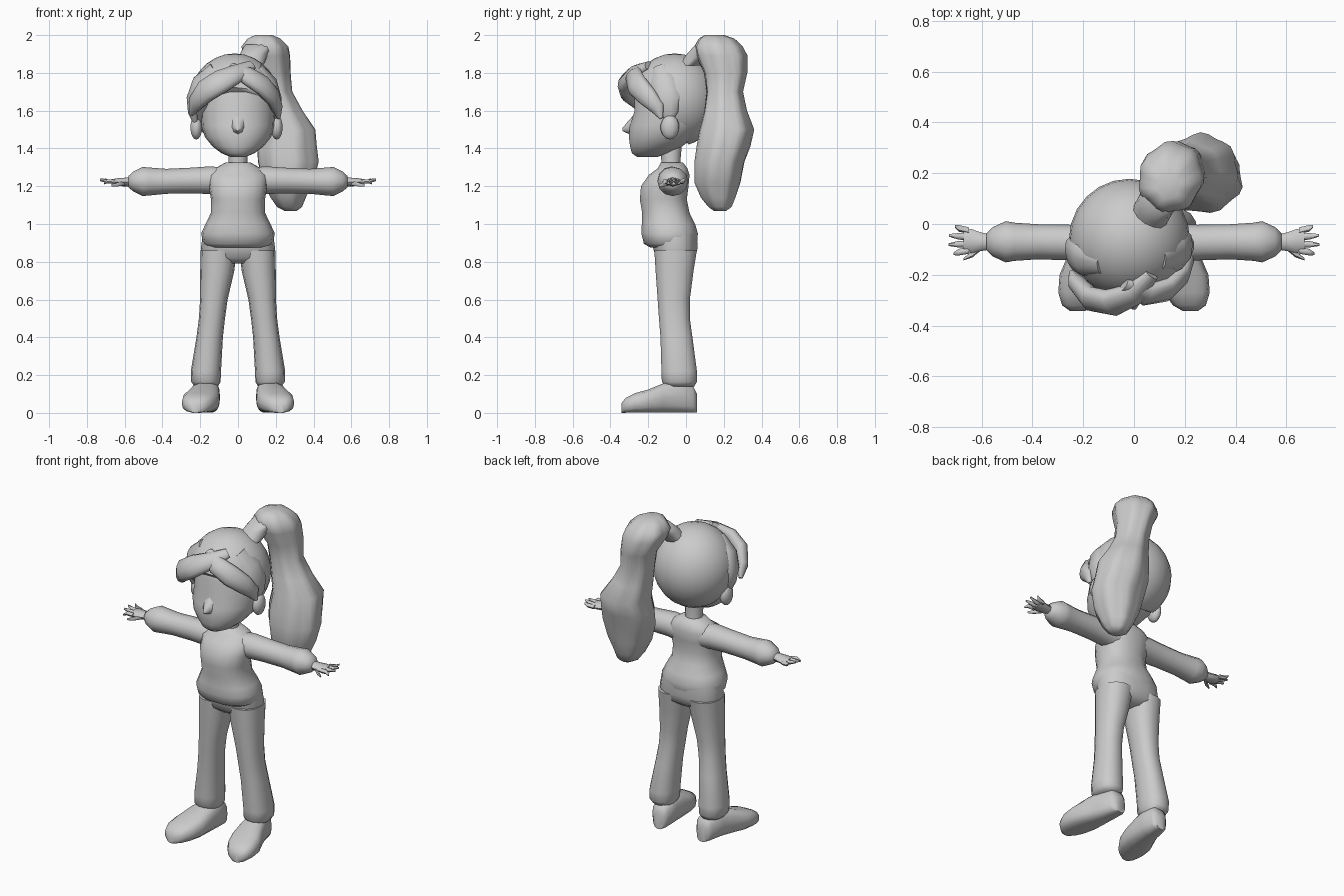
import bpy, bmesh, math
from mathutils import Vector

grey = bpy.data.materials.new("light grey")
grey.diffuse_color = (0.6, 0.6, 0.6, 1)
X, Y, Z = Vector((1, 0, 0)), Vector((0, 1, 0)), Vector((0, 0, 1))


def finish(name, bm, angle=60):
    bmesh.ops.recalc_face_normals(bm, faces=bm.faces)
    me = bpy.data.meshes.new(name)
    bm.to_mesh(me)
    bm.free()
    me.materials.append(grey)
    ob = bpy.data.objects.new(name, me)
    bpy.context.collection.objects.link(ob)
    bpy.ops.object.select_all(action='DESELECT')
    ob.select_set(True)
    bpy.context.view_layer.objects.active = ob
    bpy.ops.object.shade_smooth_by_angle(angle=math.radians(angle))
    return ob


def loft(name, rows, u=X, v=Y, n=14, power=2.0, lobes=0, depth=0.0, around=None, mirror=1):
    """Rings (x, y, z, ru, rv) joined into a closed skin; 'around' turns rings to follow the path."""
    bm, rings = bmesh.new(), []
    pts = [Vector(r[:3]) for r in rows]
    for i, r in enumerate(rows):
        if around:
            t = (pts[min(i + 1, len(pts) - 1)] - pts[max(i - 1, 0)]).normalized()
            out = pts[i] - Vector(around)
            v = (out - t * out.dot(t)).normalized()
            u = t.cross(v)
        ring = []
        for k in range(n):
            a = 2 * math.pi * k / n
            c, s = math.cos(a), math.sin(a)
            f = 1 + depth * math.cos(lobes * a + i * 0.25)
            du = math.copysign(abs(c) ** (2 / power), c) * r[3] * f
            dv = math.copysign(abs(s) ** (2 / power), s) * r[4] * f
            p = pts[i] + u * du + v * dv
            ring.append(bm.verts.new((p.x * mirror, p.y, p.z)))
        rings.append(ring)
    for a, b in zip(rings, rings[1:]):
        for k in range(n):
            bm.faces.new((a[k], a[(k + 1) % n], b[(k + 1) % n], b[k]))
    bm.faces.new(rings[0])
    bm.faces.new(rings[-1])
    return finish(name, bm)


def upright(rows):
    """(z, centre x, half width, front y, back y) -> ring rows."""
    return [(cx, (f + b) / 2, z, w, (b - f) / 2) for z, cx, w, f, b in rows]


def ball(name, centre, radii, seg=20, cut=None):
    bm = bmesh.new()
    bmesh.ops.create_uvsphere(bm, u_segments=seg, v_segments=seg // 2 + 2, radius=1)
    for p in bm.verts:
        p.co = Vector(centre) + Vector([a * b for a, b in zip(p.co, radii)])
    if cut:
        geom = bm.verts[:] + bm.edges[:] + bm.faces[:]
        res = bmesh.ops.bisect_plane(bm, geom=geom, plane_co=cut[0], plane_no=cut[1], clear_inner=True)
        bmesh.ops.contextual_create(bm, geom=[e for e in res["geom_cut"] if isinstance(e, bmesh.types.BMEdge)])
    return finish(name, bm)


# Sweater body with a soft rolled hem
loft("sweater_body", upright([
    (0.875, 0, 0.155, -0.19, 0.045), (0.895, 0, 0.185, -0.225, 0.06), (0.95, 0, 0.195, -0.238, 0.065),
    (1.00, 0, 0.172, -0.236, 0.05), (1.06, 0, 0.143, -0.234, 0.02), (1.13, 0, 0.143, -0.246, 0.006),
    (1.20, 0, 0.155, -0.24, 0.015), (1.26, 0, 0.158, -0.198, 0.02), (1.295, 0, 0.12, -0.15, 0.008),
    (1.325, 0, 0.068, -0.135, -0.015)]), n=18, power=2.3)
loft("neck", upright([(1.27, 0, 0.06, -0.13, -0.02), (1.33, 0, 0.05, -0.13, -0.03),
                      (1.44, 0, 0.055, -0.14, -0.02)]), n=12)
# Seat of the trousers
loft("trouser_seat", upright([
    (0.79, 0, 0.10, -0.12, 0.01), (0.82, 0, 0.185, -0.16, 0.05), (0.87, 0, 0.197, -0.175, 0.062),
    (0.95, 0, 0.185, -0.19, 0.06)]), n=18, power=2.4)

for s, side in ((1, "left"), (-1, "right")):
    # Flared trouser leg
    loft(side + "_trouser_leg", upright([
        (0.14, 0.168, 0.062, -0.11, 0.045), (0.165, 0.17, 0.078, -0.13, 0.06), (0.22, 0.17, 0.08, -0.132, 0.06),
        (0.40, 0.15, 0.07, -0.137, 0.036), (0.50, 0.138, 0.069, -0.145, 0.022), (0.60, 0.128, 0.073, -0.152, 0.022),
        (0.75, 0.11, 0.09, -0.163, 0.042), (0.86, 0.102, 0.096, -0.17, 0.06)]), power=2.3, mirror=s)
    # Shoe: flat sole, toes turned out
    loft(side + "_shoe", [(x, y, h / 2, w, h / 2) for y, x, w, h in (
        (0.058, 0.15, 0.035, 0.10), (0.035, 0.153, 0.055, 0.15), (-0.05, 0.163, 0.068, 0.17),
        (-0.12, 0.177, 0.082, 0.158), (-0.20, 0.195, 0.098, 0.125), (-0.27, 0.208, 0.09, 0.105),
        (-0.32, 0.218, 0.065, 0.08), (-0.342, 0.222, 0.03, 0.05))], X, Z, power=2.8, mirror=s)
    # Sleeve with a gathered cuff
    loft(side + "_sleeve", [(0.08, -0.075, 1.225, 0.08, 0.075), (0.15, -0.075, 1.232, 0.075, 0.073),
         (0.25, -0.073, 1.23, 0.07, 0.068), (0.38, -0.07, 1.226, 0.069, 0.066), (0.47, -0.07, 1.225, 0.075, 0.074),
         (0.505, -0.07, 1.225, 0.081, 0.077), (0.555, -0.07, 1.225, 0.058, 0.052),
         (0.58, -0.07, 1.224, 0.034, 0.03)], Y, Z, n=12, mirror=s)
    # Hand with four fingers and a thumb
    loft(side + "_palm", [(0.56, -0.07, 1.224, 0.03, 0.024), (0.60, -0.07, 1.222, 0.036, 0.023),
         (0.64, -0.067, 1.222, 0.047, 0.02), (0.67, -0.066, 1.222, 0.042, 0.015)], Y, Z, n=8, mirror=s)
    for i, (reach, lift) in enumerate(((0.71, 1.215), (0.73, 1.232), (0.728, 1.238), (0.705, 1.238))):
        y = -0.104 + i * 0.026
        loft(f"{side}_finger_{i + 1}", [(0.65, y, 1.222, 0.013, 0.013), (0.69, y * 1.2 + 0.014, 1.226, 0.013, 0.012),
             (reach, y * 1.4 + 0.028, lift, 0.005, 0.006)], Y, Z, n=6, mirror=s)
    loft(side + "_thumb", [(0.59, -0.08, 1.218, 0.014, 0.014), (0.635, -0.118, 1.21, 0.013, 0.012),
         (0.67, -0.138, 1.204, 0.005, 0.006)], Y, Z, n=6, mirror=s)
    ball(side + "_ear", (s * 0.213 - 0.008, -0.085, 1.512), (0.033, 0.05, 0.065), 10)

# Face and skull
loft("head", upright([
    (1.355, 0, 0.04, -0.26, -0.15), (1.375, 0, 0.088, -0.288, -0.09), (1.41, 0, 0.135, -0.298, -0.02),
    (1.46, 0, 0.175, -0.305, 0.05), (1.52, 0, 0.195, -0.30, 0.10), (1.60, 0, 0.2, -0.275, 0.14),
    (1.68, 0, 0.2, -0.275, 0.15), (1.78, 0, 0.17, -0.24, 0.13), (1.86, 0, 0.08, -0.14, 0.03)]), n=18, power=2.15)
loft("nose", [(0, -0.27, 1.525, 0.05, 0.06), (0, -0.31, 1.51, 0.025, 0.03), (0, -0.337, 1.50, 0.007, 0.007)], X, Z, n=8)

# Swept-back hair cap, open over the face
ball("hair_cap", (-0.018, -0.06, 1.655), (0.238, 0.238, 0.248), 24, ((0, -0.3, 1.735), (0, 0.7, 0.7)))

# Fringe locks curving away from the parting
centre = (-0.02, -0.06, 1.62)
locks = {
    "fringe_right_lock": [(0.07, -0.20, 1.84, 0.03, 0.02), (0.0, -0.275, 1.80, 0.055, 0.035),
                          (-0.09, -0.31, 1.755, 0.07, 0.045), (-0.17, -0.295, 1.705, 0.068, 0.045),
                          (-0.225, -0.235, 1.64, 0.05, 0.035), (-0.245, -0.19, 1.58, 0.012, 0.012)],
    "fringe_left_lock": [(-0.04, -0.24, 1.83, 0.03, 0.02), (0.05, -0.277, 1.785, 0.055, 0.035),
                         (0.13, -0.26, 1.735, 0.062, 0.035), (0.185, -0.205, 1.675, 0.055, 0.035),
                         (0.21, -0.15, 1.615, 0.04, 0.025), (0.215, -0.13, 1.56, 0.01, 0.01)],
    "side_right_lock": [(-0.13, -0.16, 1.83, 0.04, 0.02), (-0.205, -0.14, 1.75, 0.07, 0.035),
                        (-0.235, -0.12, 1.66, 0.075, 0.035), (-0.238, -0.11, 1.59, 0.05, 0.025),
                        (-0.225, -0.11, 1.53, 0.012, 0.01)],
    "side_left_lock": [(0.11, -0.14, 1.83, 0.04, 0.02), (0.175, -0.12, 1.75, 0.07, 0.03),
                       (0.20, -0.10, 1.66, 0.075, 0.03), (0.203, -0.09, 1.59, 0.05, 0.02),
                       (0.195, -0.09, 1.54, 0.012, 0.01)],
}
for name, rows in locks.items():
    loft(name, rows, n=10, around=centre)

# Tall ponytail, set off-centre and grooved into strands
loft("ponytail", upright([
    (2.0, 0.135, 0.045, 0.10, 0.20), (1.982, 0.135, 0.085, 0.07, 0.255), (1.94, 0.14, 0.122, 0.045, 0.298),
    (1.89, 0.15, 0.122, 0.055, 0.322), (1.80, 0.178, 0.098, 0.095, 0.32), (1.70, 0.19, 0.096, 0.108, 0.298),
    (1.60, 0.222, 0.118, 0.095, 0.318), (1.50, 0.262, 0.145, 0.07, 0.355), (1.41, 0.26, 0.155, 0.055, 0.335),
    (1.33, 0.268, 0.158, 0.045, 0.305), (1.22, 0.268, 0.13, 0.045, 0.285), (1.14, 0.268, 0.092, 0.08, 0.26),
    (1.09, 0.275, 0.065, 0.12, 0.24), (1.068, 0.28, 0.03, 0.15, 0.21)]), n=28, lobes=7, depth=0.045)
# Root of the ponytail rising from the crown
loft("ponytail_root", [(0.06, 0.03, 1.84, 0.075, 0.07), (0.085, 0.075, 1.90, 0.075, 0.07),
                       (0.12, 0.13, 1.95, 0.085, 0.08)], n=12)
